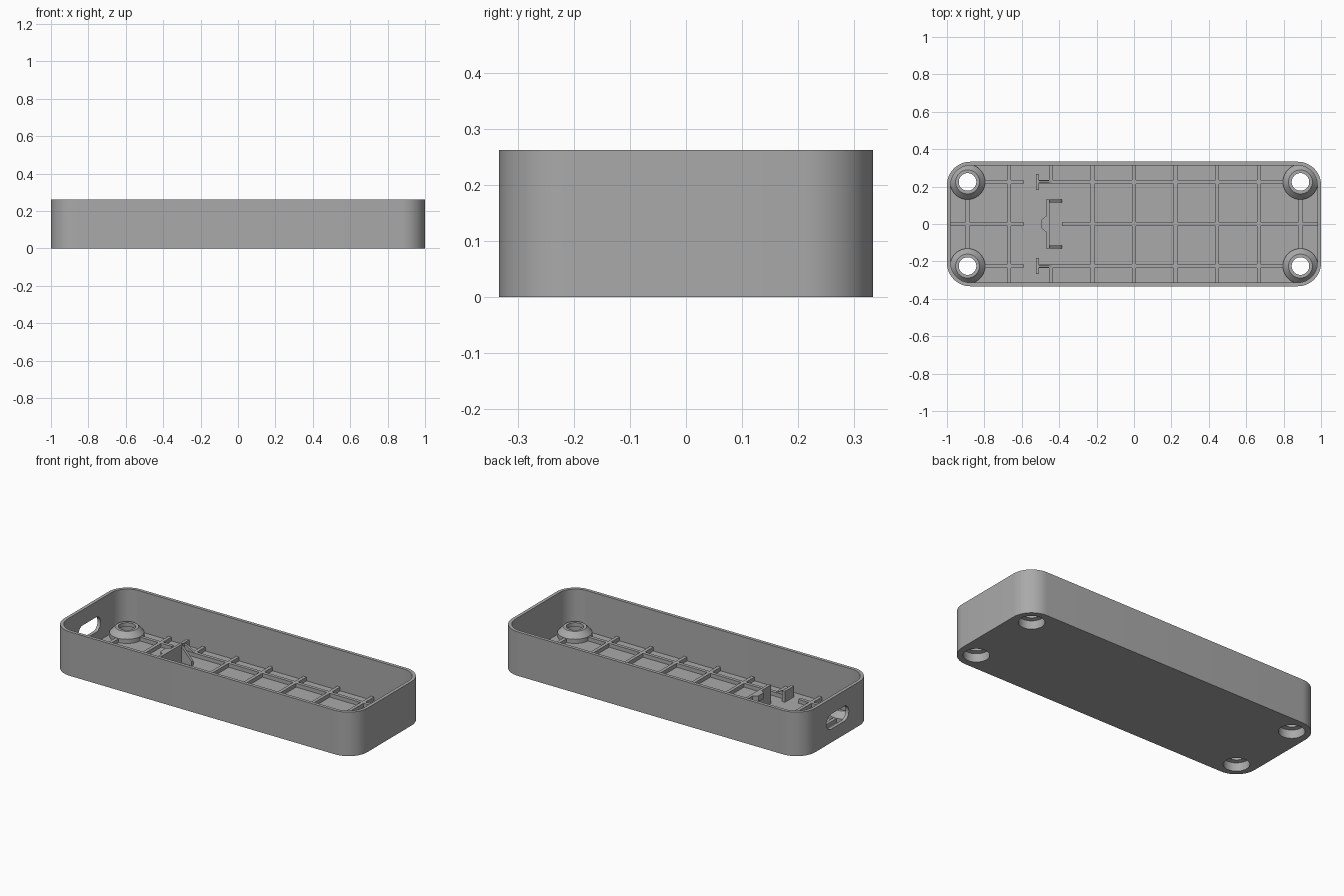
import bpy, bmesh, math
from mathutils import Vector

cube = bpy.data.objects.get("Cube")
if cube:
    bpy.data.objects.remove(cube, do_unlink=True)

LENGTH, WIDTH, HEIGHT = 2.0, 0.666, 0.262
WALL, FLOOR, RADIUS = 0.02, 0.02, 0.125
BOSS_X, BOSS_Y = 0.89, 0.225
RIB, RIB_TOP = 0.02, 0.043
IN_X, IN_Y = LENGTH / 2 - WALL / 2, WIDTH / 2 - WALL / 2

grey = bpy.data.materials.new("grey plastic")
grey.use_nodes = True
colour = (0.4, 0.4, 0.4, 1)
grey.diffuse_color = colour
grey.node_tree.nodes["Principled BSDF"].inputs["Base Color"].default_value = colour


def finish(name, bm, smooth=False):
    bmesh.ops.recalc_face_normals(bm, faces=bm.faces)
    mesh = bpy.data.meshes.new(name)
    bm.to_mesh(mesh)
    bm.free()
    mesh.materials.append(grey)
    obj = bpy.data.objects.new(name, mesh)
    bpy.context.collection.objects.link(obj)
    if smooth:
        smooth_shade(obj)
    return obj


def smooth_shade(obj):
    bpy.ops.object.select_all(action='DESELECT')
    obj.select_set(True)
    bpy.context.view_layer.objects.active = obj
    bpy.ops.object.shade_smooth_by_angle(angle=math.radians(30))


def rounded(w, h, r, steps=12):
    """Outline of a rounded rectangle centred on the origin."""
    pts = []
    for q, (sx, sy) in enumerate([(1, 1), (-1, 1), (-1, -1), (1, -1)]):
        for i in range(steps + 1):
            a = math.pi / 2 * (q + i / steps)
            pts.append((sx * (w / 2 - r) + r * math.cos(a),
                        sy * (h / 2 - r) + r * math.sin(a)))
    return pts


def prism(name, outline, depth, place, smooth=False):
    """Extrude a 2D outline; place maps (u, v, 0) to 3D."""
    bm = bmesh.new()
    face = bm.faces.new([bm.verts.new(place(u, v)) for u, v in outline])
    new = bmesh.ops.extrude_face_region(bm, geom=[face])["geom"]
    bmesh.ops.translate(bm, vec=Vector(depth),
                        verts=[g for g in new if isinstance(g, bmesh.types.BMVert)])
    bmesh.ops.remove_doubles(bm, verts=bm.verts, dist=1e-5)
    return finish(name, bm, smooth)


def box(name, x0, x1, y0, y1, z0, z1):
    return prism(name, [(x0, y0), (x1, y0), (x1, y1), (x0, y1)],
                 (0, 0, z1 - z0), lambda u, v: (u, v, z0))


def lathe(name, profile, x, y, steps=40):
    """Closed profile of (radius, z) turned round a vertical axis."""
    bm = bmesh.new()
    rings = [[bm.verts.new((x + r * math.cos(2 * math.pi * i / steps),
                            y + r * math.sin(2 * math.pi * i / steps), z))
              for i in range(steps)] for r, z in profile]
    for a, b in zip(rings, rings[1:] + rings[:1]):
        for i in range(steps):
            j = (i + 1) % steps
            bm.faces.new((a[i], a[j], b[j], b[i]))
    return finish(name, bm, True)


def cut(obj, cutter):
    mod = obj.modifiers.new("cut", 'BOOLEAN')
    mod.operation, mod.solver, mod.object = 'DIFFERENCE', 'EXACT', cutter
    bpy.context.view_layer.objects.active = obj
    bpy.ops.object.modifier_apply(modifier=mod.name)
    bpy.data.objects.remove(cutter, do_unlink=True)


# Tray shell: rounded block, hollowed, with a port slot and four screw holes
tray = prism("tray", rounded(LENGTH, WIDTH, RADIUS), (0, 0, HEIGHT), lambda u, v: (u, v, 0))
cut(tray, prism("cavity", rounded(LENGTH - 2 * WALL, WIDTH - 2 * WALL, RADIUS - WALL),
                (0, 0, HEIGHT), lambda u, v: (u, v, FLOOR)))
cut(tray, prism("slot", rounded(0.21, 0.09, 0.044), (0.2, 0, 0),
                lambda u, v: (-1.1, u, v + 0.125)))
corners = [(sx * BOSS_X, sy * BOSS_Y) for sx in (-1, 1) for sy in (-1, 1)]
for x, y in corners:
    hole = [(0.07 * math.cos(math.tau * i / 40), 0.07 * math.sin(math.tau * i / 40))
            for i in range(40)]
    cut(tray, prism("hole", hole, (0, 0, 0.2), lambda u, v: (u + x, v + y, -0.1)))
smooth_shade(tray)

# Conical screw bosses with a counterbore underneath
for x, y in corners:
    lathe("screw_boss", [(0.07, FLOOR), (0.07, 0.05), (0.047, 0.055), (0.047, 0.078),
                         (0.064, 0.078), (0.094, 0.045), (0.094, FLOOR)], x, y)

# Floor ribs across the width
GAP = 0.085
for i in range(-4, 5):
    x = i * BOSS_X / 4
    if abs(i) == 4:
        spans = [(-BOSS_Y + GAP, BOSS_Y - GAP), (BOSS_Y + GAP, IN_Y), (-IN_Y, -BOSS_Y - GAP)]
    elif i == -2:
        spans = [(BOSS_Y, IN_Y), (-IN_Y, -BOSS_Y)]
    else:
        spans = [(-IN_Y, IN_Y)]
    for y0, y1 in spans:
        box("cross_rib", x - RIB / 2, x + RIB / 2, y0, y1, FLOOR / 2, RIB_TOP)

# Floor ribs along the length
for y in (-BOSS_Y, 0, BOSS_Y):
    spans = ([(-BOSS_X + GAP, -0.59), (-0.52, BOSS_X - GAP)] if y
             else [(-IN_X, -0.59), (-0.385, IN_X)])
    for x0, x1 in spans:
        box("long_rib", x0, x1, y - RIB / 2, y + RIB / 2, FLOOR / 2, RIB_TOP)

# Board stops at the ends of the outer ribs
for s in (-1, 1):
    y = s * BOSS_Y
    box("board_stop", -0.525, -0.507, y - 0.043, y + 0.043, FLOOR / 2, 0.085)
    prism("stop_brace", [(-0.51, FLOOR), (-0.44, FLOOR), (-0.44, RIB_TOP), (-0.51, 0.08)],
          (0, 0.014, 0), lambda u, v: (u, y - 0.007, v))

# Latch: upright plate, hooked wedge and two braces
box("latch_plate", -0.47, -0.453, -0.13, 0.13, FLOOR / 2, 0.13)
prism("latch_wedge", [(-0.46, -0.05), (-0.495, -0.024), (-0.495, 0.024), (-0.46, 0.05)],
      (0, 0, 0.035), lambda u, v: (u, v, 0.095))
for y in (-0.13, 0.114):
    prism("latch_brace", [(-0.46, FLOOR), (-0.385, FLOOR), (-0.385, 0.045), (-0.46, 0.125)],
          (0, 0.016, 0), lambda u, v: (u, y, v))
